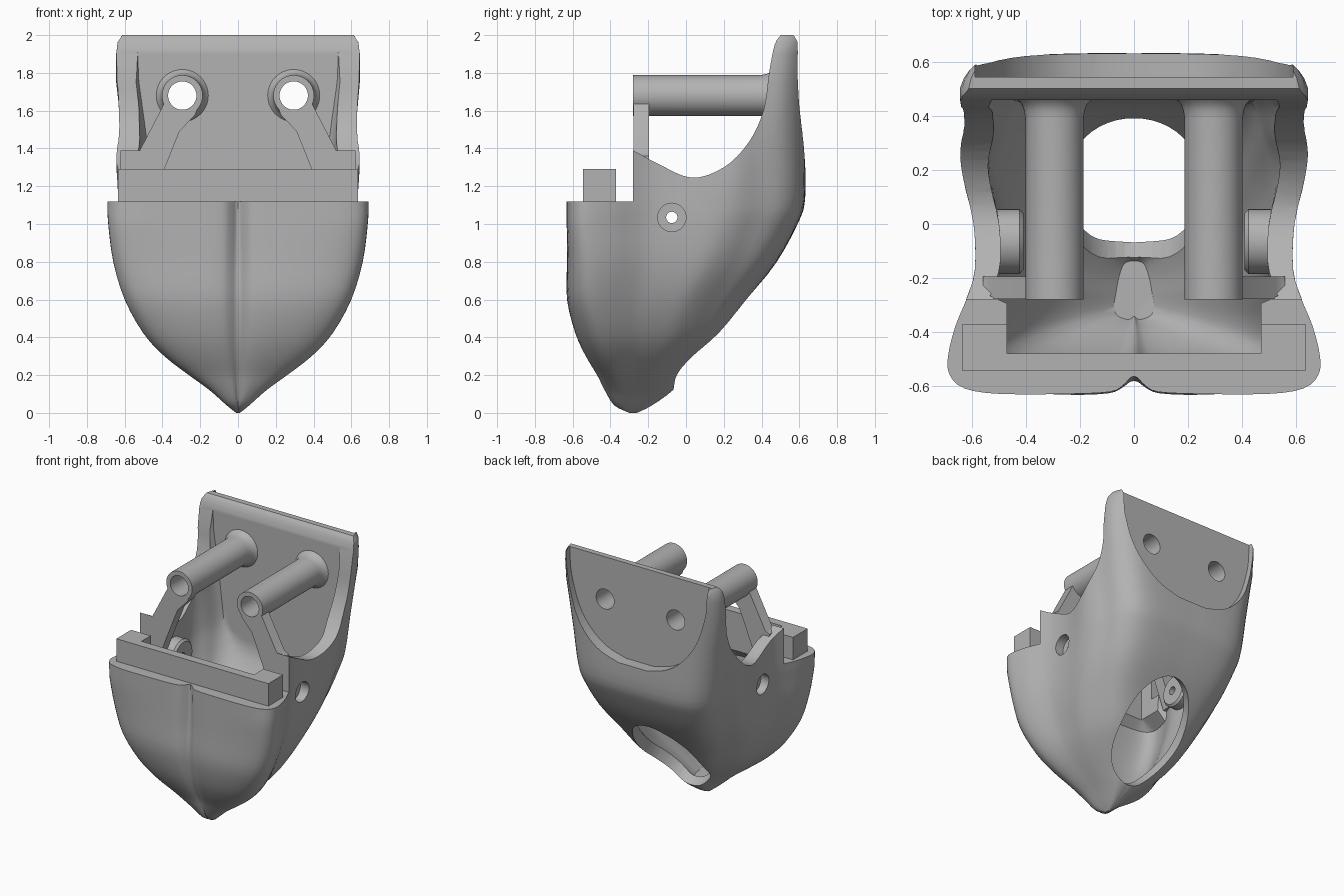
import bpy, bmesh, math
from mathutils import Vector, Matrix

if "Cube" in bpy.data.objects:
    bpy.data.objects.remove(bpy.data.objects["Cube"])

grey = bpy.data.materials.new("plain grey")
grey.use_nodes = True
GREY = (0.45, 0.45, 0.45, 1)
grey.diffuse_color = GREY
grey.node_tree.nodes["Principled BSDF"].inputs["Base Color"].default_value = GREY


def finish(bm, name):
    bmesh.ops.recalc_face_normals(bm, faces=bm.faces)
    mesh = bpy.data.meshes.new(name)
    bm.to_mesh(mesh)
    bm.free()
    mesh.materials.append(grey)
    obj = bpy.data.objects.new(name, mesh)
    bpy.context.collection.objects.link(obj)
    return obj


def loft(name, rings):
    bm = bmesh.new()
    loops = [[bm.verts.new(p) for p in ring] for ring in rings]
    n = len(loops[0])
    for a, b in zip(loops, loops[1:]):
        for i in range(n):
            j = (i + 1) % n
            bm.faces.new((a[i], a[j], b[j], b[i]))
    bm.faces.new(loops[0])
    bm.faces.new(loops[-1])
    return finish(bm, name)


def prism(name, points, axis, lo, hi):
    """Extrude a 2D outline along x, y or z."""
    def place(p, d):
        p = list(p)
        p.insert(axis, d)
        return p
    return loft(name, [[place(p, d) for p in points] for d in (lo, hi)])


def rod(name, centre, axis, profile, sides=48):
    """Round solid along an axis from (position, radius) pairs."""
    def circle(r):
        return [(centre[0] + r * math.cos(math.tau * i / sides),
                 centre[1] + r * math.sin(math.tau * i / sides)) for i in range(sides)]
    rings = []
    for d, r in profile:
        rings.append([(d, *p) if axis == 0 else (p[0], d, p[1]) for p in circle(r)])
    return loft(name, rings)


def spline(pts, steps=4):
    """Smooth curve through the given points."""
    pts = [Vector(p) for p in pts]
    ext = [2 * pts[0] - pts[1]] + pts + [2 * pts[-1] - pts[-2]]
    out = []
    for a, b, c, d in zip(ext, ext[1:], ext[2:], ext[3:]):
        for k in range(steps):
            t = k / steps
            out.append(0.5 * (2 * b + (c - a) * t + (2 * a - 5 * b + 4 * c - d) * t ** 2
                              + (3 * b - a - 3 * c + d) * t ** 3))
    return out + [pts[-1]]


def cut(obj, cutters):
    bpy.context.view_layer.objects.active = obj
    for c in cutters:
        c.hide_render = True
        mod = obj.modifiers.new("cut", 'BOOLEAN')
        mod.operation, mod.solver, mod.object = 'DIFFERENCE', 'EXACT', c
        bpy.ops.object.modifier_apply(modifier=mod.name)


# Hull cross-sections: half outlines at the keel and at the rim, as (x share, depth share)
KEEL = [(0, .05), (.04, .044), (.1, .022), (.18, .006), (.36, 0), (.66, .03), (.86, .08),
        (.96, .14), (1, .2), (.99, .28), (.95, .37), (.9, .46), (.85, .56), (.79, .66),
        (.72, .75), (.65, .83), (.57, .9), (.48, .95), (.34, .985), (.17, 1), (0, 1)]
RIM = [(0, .052), (.02, .047), (.06, .025), (.13, .006), (.36, 0), (.72, 0), (.91, .016),
       (.99, .055), (1, .11), (.96, .2), (.9, .28), (.855, .365), (.862, .5), (.92, .64),
       (.935, .72), (.915, .8), (.935, .9), (.88, .975), (.72, 1), (.36, 1), (0, 1)]
# Height, front, back, half width
LEVELS = [(0, -.3, -.26, .01), (.04, -.38, -.18, .06), (.12, -.43, -.07, .15),
          (.2, -.47, -.01, .26), (.3, -.53, .08, .39), (.42, -.585, .2, .5), (.6, -.63, .325, .6),
          (.8, -.63, .48, .66), (1, -.63, .59, .685), (1.13, -.63, .63, .69),
          (1.4, -.63, .63, .69), (1.9, -.63, .63, .69), (2, -.63, .63, .655)]


def section(z, front, back, width, inner=False):
    half = []
    for (x0, t0), (x1, t1) in zip(KEEL, RIM):
        f = min(1, max(0, (z - .1) / (.9 + 1.2 * t1 ** 4)))
        x, t = x0 + (x1 - x0) * f, t0 + (t1 - t0) * f
        half.append((x * width, front + t * (back - front)))
    half = spline(half, 3)
    if inner:
        half = [(x, min(y, .46)) for x, y in half]
        # the opening narrows where it passes the front ledge
        if z > .95:
            half = [(min(x, .47), max(y, -.48)) if y < -.28 else (x, y) for x, y in half]
    ring = half + [(-x, y) for x, y in half[-2:0:-1]]
    return [(x, y, z) for x, y in ring]


levels = spline(LEVELS, 3)
hull = loft("hull_shell", [section(*v) for v in levels])
cavity_rows = [(v[0], v[1] + .09, v[2] - .09, v[3] - .11) for v in levels if v[3] > .16]
cavity_rows.append((2.2, *cavity_rows[-1][1:]))
cavity = loft("cavity_cutter", [section(*v, inner=True) for v in cavity_rows])

# Side outline of everything removed above the rim
saddle = spline([(-.28, 1.39), (-.15, 1.32), (.03, 1.245), (.2, 1.3), (.33, 1.43),
                 (.41, 1.6), (.44, 1.8), (.47, 1.95), (.51, 2.01)])
rim_cut = prism("rim_cutter", [(-1, 1.12), (-.28, 1.12)] + saddle + [(.51, 2.3), (-1, 2.3)],
                0, -1, 1)

# Recess in the back panel, rounded towards the bottom
side = [(.59, 2.2)] + spline([(.59, 1.98), (.575, 1.8), (.51, 1.58), (.41, 1.43),
                              (.28, 1.33), (.12, 1.28)])
recess = prism("recess_cutter", side + [(-x, z) for x, z in reversed(side)], 1, .545, .8)

# Oval opening low in the back
opening = rod("opening_cutter", (0, 0), 0, [(-.2, 1), (.2, 1)])
opening.data.transform(Matrix.Translation((0, .19, .44))
                       @ Matrix.Rotation(math.atan2(-.62, .78), 4, 'X')
                       @ Matrix.Diagonal((.26, 1, .41, 1))
                       @ Matrix.Rotation(math.pi / 2, 4, 'Z'))

holes, pivots = [], []
for s in (-1, 1):
    holes.append(rod("tube_hole_cutter", (s * .295, 1.68), 1, [(-.5, .075), (.9, .075)]))
    pivots.append(rod("pivot_cutter", (-.075, 1.035), 0,
                      [(s * .3, .03), (s * .52, .03), (s * .521, .075), (s * .9, .075)]))

cut(hull, [cavity, rim_cut, recess, opening] + holes + pivots)
parts = [hull]

# Raised bar on the front ledge, with ends turned back
u = [(.635, -.545), (.635, -.37), (.47, -.37), (.47, -.48)]
parts.append(prism("front_bar", u + [(-x, y) for x, y in reversed(u)], 2, 1.11, 1.29))

for i, (s, label) in enumerate(((-1, "right"), (1, "left"))):
    # Tube flaring into the back panel
    tube = rod(label + "_tube", (s * .295, 1.68), 1,
               [(-.28, .108), (.39, .108), (.42, .112), (.445, .122), (.462, .14), (.48, .14)])
    # Arm from the tube down to the side wall
    arm_line = [(.2, 1.66), (.3, 1.72), (.39, 1.64), (.525, 1.38), (.56, 1.36), (.56, 1.0),
                (.5, 1.0), (.39, 1.29), (.31, 1.49), (.225, 1.58)]
    arm = prism(label + "_arm", [(s * x, z) for x, z in arm_line], 1, -.279, -.195)
    # Pivot boss inside the wall
    boss = rod(label + "_pivot_boss", (-.065, 1.035), 0,
               [(s * .41, .105), (s * .425, .12), (s * .56, .12)])
    cut(tube, [holes[i]])
    cut(arm, [holes[i]])
    cut(boss, [pivots[i]])
    parts += [tube, arm, boss]

for c in [cavity, rim_cut, recess, opening] + holes + pivots:
    bpy.data.objects.remove(c)

bpy.ops.object.select_all(action='DESELECT')
for p in parts:
    p.select_set(True)
bpy.context.view_layer.objects.active = hull
bpy.ops.object.shade_smooth_by_angle(angle=math.radians(35))
